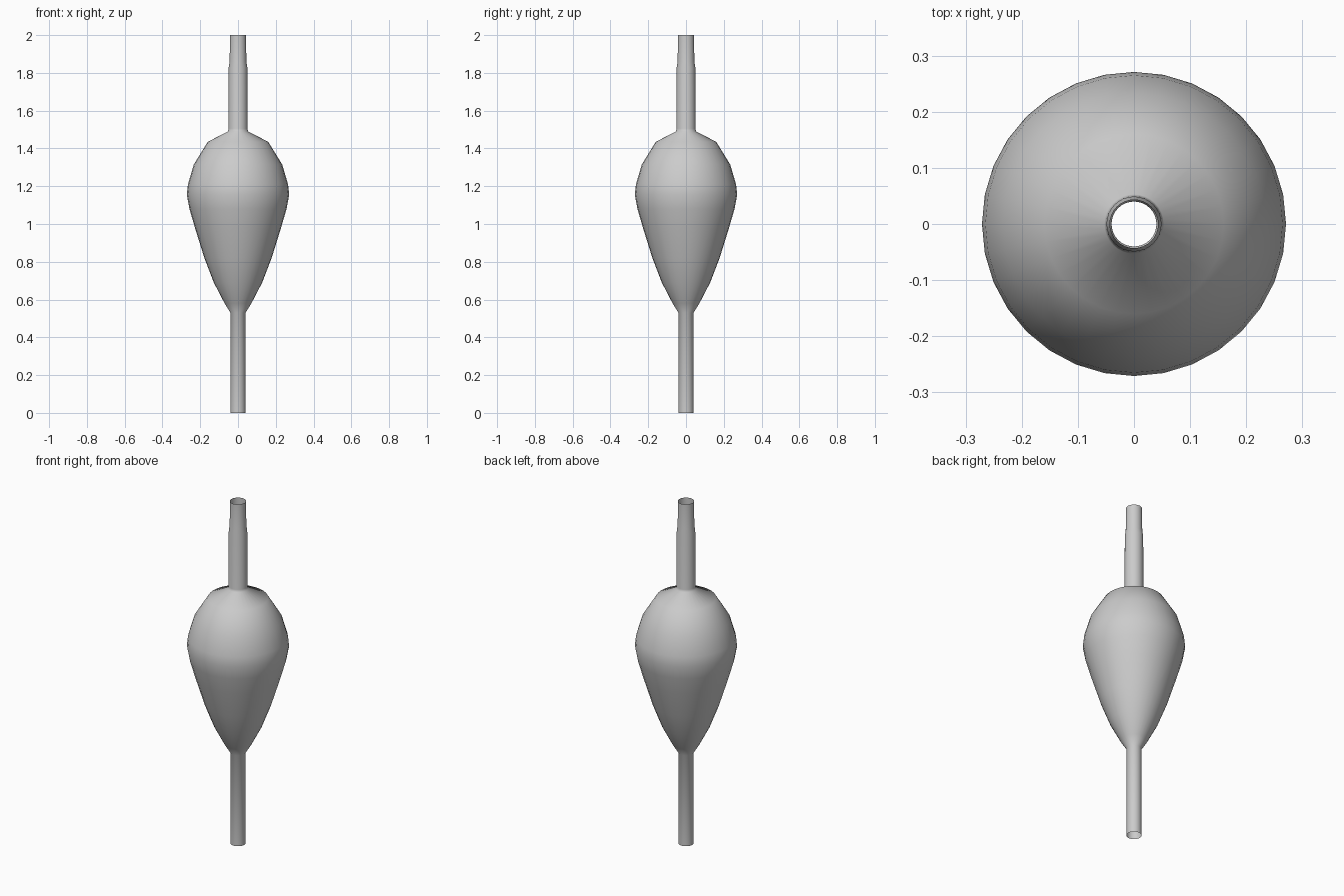
import bpy, bmesh, math

if "Cube" in bpy.data.objects:
    bpy.data.objects.remove(bpy.data.objects["Cube"])

SIDES = 32


def lathe(name, profile):
    """Spin an open (radius, height) profile around z into an open shell."""
    bm = bmesh.new()
    rings = []
    for r, z in profile:
        rings.append([bm.verts.new((r * math.cos(2 * math.pi * i / SIDES),
                                    r * math.sin(2 * math.pi * i / SIDES), z))
                      for i in range(SIDES)])
    for a, b in zip(rings, rings[1:]):
        for i in range(SIDES):
            j = (i + 1) % SIDES
            bm.faces.new((a[i], a[j], b[j], b[i]))
    mesh = bpy.data.meshes.new(name)
    bm.to_mesh(mesh)
    bm.free()
    obj = bpy.data.objects.new(name, mesh)
    bpy.context.collection.objects.link(obj)
    bpy.context.view_layer.objects.active = obj
    obj.select_set(True)
    bpy.ops.object.shade_smooth_by_angle(angle=math.radians(60))
    obj.select_set(False)
    return obj


# Hollow bulb with an open tube at each end, one continuous shell
lathe("bulb_with_tubes", [
    (0.040, 0.00), (0.040, 0.53),                      # lower tube
    (0.071, 0.58), (0.128, 0.69), (0.178, 0.82),       # tapered lower bulb
    (0.228, 0.98), (0.257, 1.08), (0.271, 1.155),
    (0.265, 1.21), (0.234, 1.315), (0.160, 1.435),     # rounded shoulder
    (0.053, 1.49),
    (0.050, 1.505), (0.049, 1.83), (0.044, 1.86), (0.043, 2.00),  # upper tube
])
